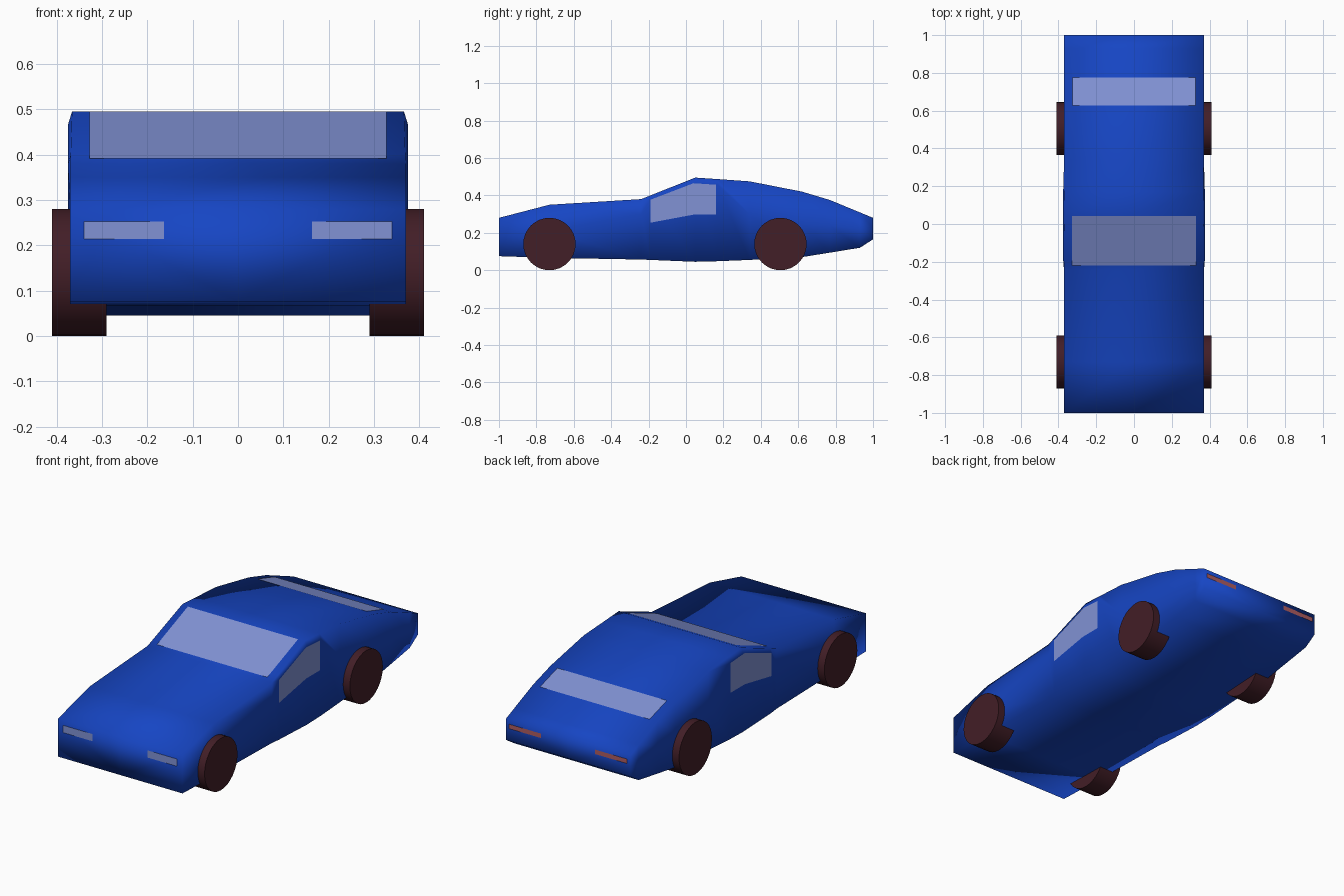
import bpy, bmesh, math

if "Cube" in bpy.data.objects:
    bpy.data.objects.remove(bpy.data.objects["Cube"])


def material(name, rgb):
    m = bpy.data.materials.new(name)
    m.diffuse_color = (*rgb, 1)
    m.use_nodes = True
    m.node_tree.nodes["Principled BSDF"].inputs["Base Color"].default_value = m.diffuse_color
    return m


BLUE = material("blue_paint", (0.008, 0.06, 0.55))
GLASS = material("glass", (0.22, 0.29, 0.66))
RED = material("red_lens", (0.42, 0.11, 0.12))
TYRE = material("dark_tyre", (0.055, 0.013, 0.02))


def make(name, verts, faces, mat, smooth=False):
    me = bpy.data.meshes.new(name)
    me.from_pydata(verts, [], faces)
    bm = bmesh.new()
    bm.from_mesh(me)
    if smooth:
        bmesh.ops.recalc_face_normals(bm, faces=bm.faces)
    for f in bm.faces:
        f.smooth = smooth
    bm.to_mesh(me)
    bm.free()
    me.materials.append(mat)
    ob = bpy.data.objects.new(name, me)
    bpy.context.collection.objects.link(ob)
    return ob


# Body: lofted sections (y, top z, bottom z, top half width, side half width, shoulder z)
stations = [
    (-1.00, 0.280, 0.075, 0.370, 0.370, 0.18),
    (-0.73, 0.350, 0.066, 0.370, 0.370, 0.21),
    (-0.24, 0.380, 0.057, 0.370, 0.371, 0.30),
    (-0.19, 0.400, 0.055, 0.369, 0.375, 0.378),
    (0.05, 0.495, 0.045, 0.366, 0.375, 0.466),
    (0.17, 0.487, 0.048, 0.367, 0.375, 0.457),
    (0.34, 0.475, 0.055, 0.370, 0.370, 0.30),
    (0.62, 0.420, 0.070, 0.370, 0.370, 0.25),
    (0.77, 0.375, 0.094, 0.370, 0.370, 0.24),
    (0.93, 0.309, 0.120, 0.370, 0.370, 0.22),
    (1.00, 0.280, 0.165, 0.370, 0.370, 0.22),
]
verts, faces = [], []
for y, zt, zb, wt, w, zm in stations:
    verts += [(0, y, zt), (wt, y, zt), (w, y, zm), (w, y, zb),
              (0, y, zb), (-w, y, zb), (-w, y, zm), (-wt, y, zt)]
last = 8 * (len(stations) - 1)
for a in range(0, last, 8):
    faces += [(a + i, a + (i + 1) % 8, a + 8 + (i + 1) % 8, a + 8 + i) for i in range(8)]
for a in (0, last):
    faces += [[a + i for i in (0, 1, 2, 3, 4)], [a + i for i in (0, 4, 5, 6, 7)]]
make("car_body", verts, faces, BLUE, True)


def panel(name, x0, x1, low, high, mat):
    # flat strip between two (y, z) edges
    (ya, za), (yb, zb) = low, high
    make(name, [(x0, ya, za), (x1, ya, za), (x1, yb, zb), (x0, yb, zb)], [(0, 1, 2, 3)], mat)


# Windscreen and rear window
panel("windscreen", -0.328, 0.328, (-0.22, 0.391), (0.042, 0.495), GLASS)
panel("rear_window", 0.326, -0.326, (0.775, 0.376), (0.628, 0.4205), GLASS)

# Side windows, lamps
outline = [(-0.19, 0.254), (0.04, 0.297), (0.16, 0.297), (0.16, 0.457), (0.04, 0.465), (-0.19, 0.377)]
for side, s in (("left", -1), ("right", 1)):
    pts = [(s * 0.377, y, z) for y, z in outline]
    make(side + "_side_window", pts, [list(range(6))[::s]], GLASS)
    x0, x1 = sorted((s * 0.163, s * 0.34))
    panel(side + "_headlamp", x0, x1, (-1.003, 0.214), (-1.003, 0.253), GLASS)
    x0, x1 = sorted((s * 0.16, s * 0.352))
    panel(side + "_tail_lamp", x1, x0, (1.003, 0.232), (1.003, 0.256), RED)

    # Wheels
    for end, y in (("front", -0.73), ("rear", 0.505)):
        bpy.ops.mesh.primitive_cylinder_add(vertices=32, radius=0.14, depth=0.12,
                                            location=(s * 0.35, y, 0.14),
                                            rotation=(0, math.pi / 2, 0))
        ob = bpy.context.object
        ob.name = f"{end}_{side}_wheel"
        ob.data.materials.append(TYRE)
        bpy.ops.object.shade_smooth_by_angle()
